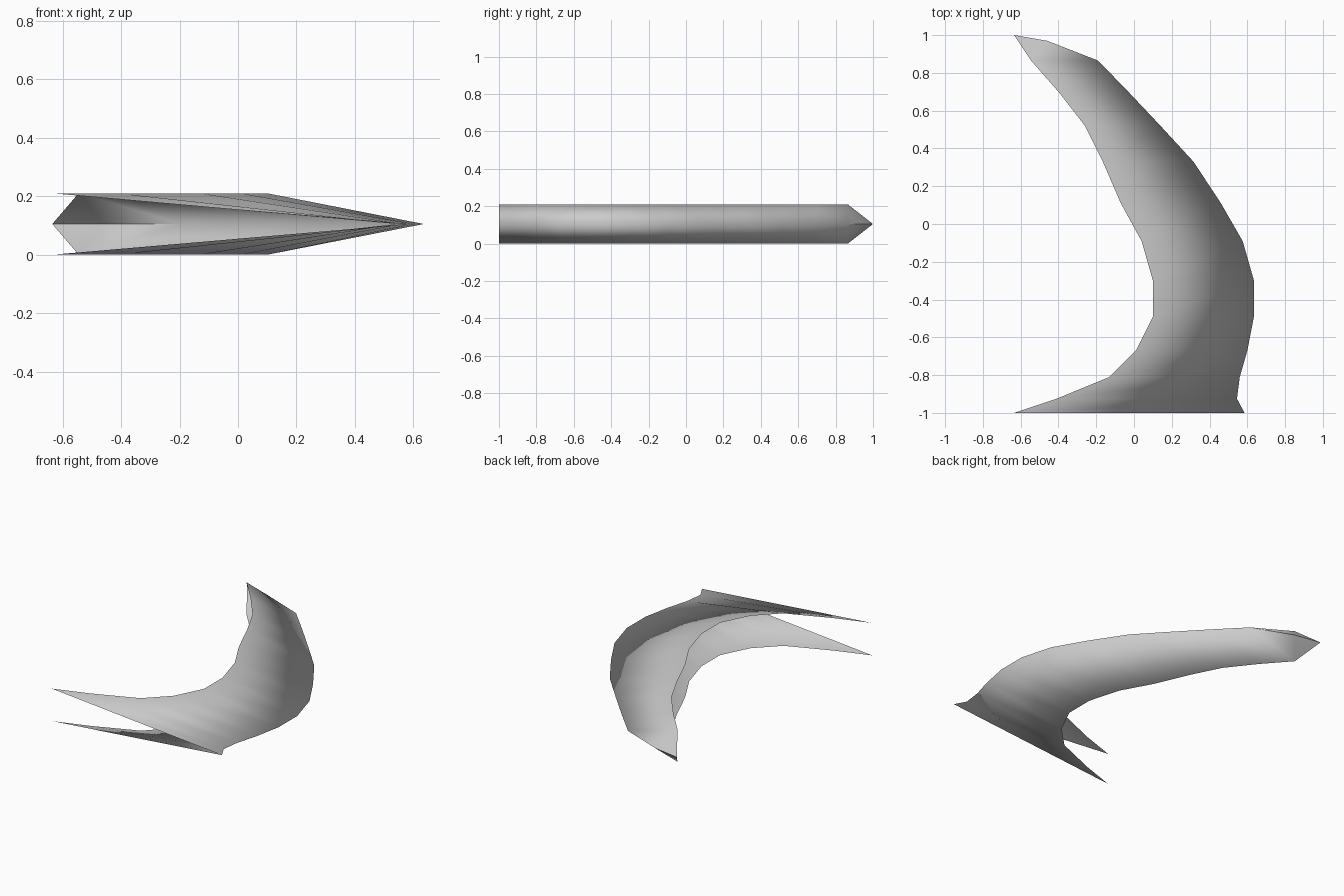
import bpy, bmesh

cube = bpy.data.objects.get("Cube")
if cube:
    bpy.data.objects.remove(cube, do_unlink=True)

HEIGHT = 0.21
MID = HEIGHT / 2

# Stations along the curve: y, x of the open rim, x of the outer ridge
stations = [
    (-1.0, -0.635, 0.585), (-0.925, -0.41, 0.545), (-0.81, -0.13, 0.56),
    (-0.67, 0.01, 0.60), (-0.49, 0.10, 0.635), (-0.30, 0.10, 0.635),
    (-0.09, 0.04, 0.575), (0.11, -0.07, 0.46), (0.33, -0.165, 0.315),
    (0.52, -0.26, 0.14), (0.70, -0.40, -0.03), (0.865, -0.545, -0.19),
]

mat = bpy.data.materials.new("light grey")
mat.use_nodes = True
colour = (0.6, 0.6, 0.6, 1)
mat.diffuse_color = colour
mat.node_tree.nodes["Principled BSDF"].inputs["Base Color"].default_value = colour

bm = bmesh.new()
ridge = [bm.verts.new((outer, y, MID)) for y, rim, outer in stations]
shoulder = bm.verts.new((-0.46, 0.97, MID))
tip = bm.verts.new((-0.635, 1.0, MID))

# Upper and lower walls meet along the ridge and close at the tip
for z in (HEIGHT, 0):
    rim = [bm.verts.new((x, y, z)) for y, x, outer in stations]
    loops = [(rim[i], ridge[i], ridge[i + 1], rim[i + 1])
             for i in range(len(rim) - 1)]
    loops += [(rim[-1], ridge[-1], shoulder), (rim[-1], shoulder, tip)]
    for loop in loops:
        bm.faces.new(loop if z else loop[::-1])

for face in bm.faces:
    face.smooth = True

# Crease where the ridge runs into the tip
for pair in ((ridge[-1], shoulder), (shoulder, tip)):
    bm.edges.get(pair).smooth = False

mesh = bpy.data.meshes.new("curved_shell")
bm.to_mesh(mesh)
bm.free()
mesh.materials.append(mat)
shell = bpy.data.objects.new("curved_shell", mesh)
bpy.context.collection.objects.link(shell)
